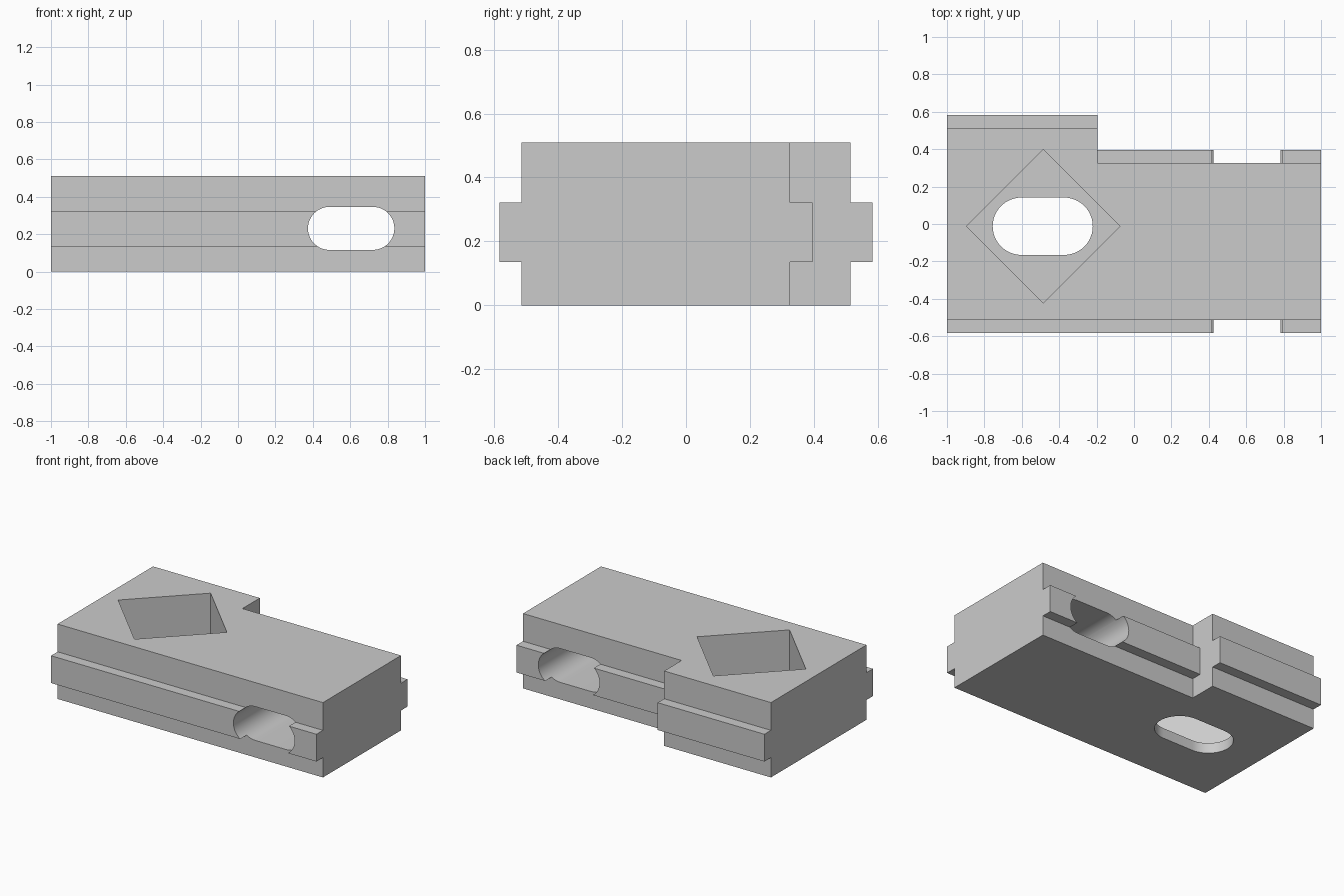
import bpy
import math

cube = bpy.data.objects.get("Cube")
if cube:
    bpy.data.objects.remove(cube, do_unlink=True)

grey = bpy.data.materials.new("plain grey")
grey.use_nodes = True
colour = (0.6, 0.6, 0.6, 1)
grey.diffuse_color = colour
grey.node_tree.nodes["Principled BSDF"].inputs["Base Color"].default_value = colour

HEIGHT = 0.51
RAIL_LOW, RAIL_HIGH = 0.135, 0.321
RAIL_OUT = 0.07
STEP_X = -0.195
FRONT, BACK, STEP_BACK = -0.514, 0.514, 0.326


def prism(name, outline, place, low, high):
    """Extrude a closed outline; place(u, v, w) maps it into space."""
    n = len(outline)
    verts = [place(u, v, w) for w in (low, high) for u, v in outline]
    faces = [tuple(range(n))[::-1], tuple(range(n, 2 * n))]
    faces += [(i, (i + 1) % n, n + (i + 1) % n, n + i) for i in range(n)]
    mesh = bpy.data.meshes.new(name)
    mesh.from_pydata(verts, [], faces)
    mesh.materials.append(grey)
    obj = bpy.data.objects.new(name, mesh)
    bpy.context.collection.objects.link(obj)
    return obj


def upright(u, v, w):
    return (u, v, w)


def along_y(u, v, w):
    return (u, -w, v)


def slot(cx, cy, length, width, steps=24):
    """Rounded slot outline, counter-clockwise."""
    r = width / 2
    half = length / 2 - r
    points = []
    for side in (1, -1):
        for i in range(steps + 1):
            a = math.pi * i / steps - math.pi / 2
            points.append((cx + side * (half + r * math.cos(a)), cy + side * r * math.sin(a)))
    return points


def plan(grow):
    """Stepped plan, widened at front and back by grow."""
    f, b, s = FRONT - grow, BACK + grow, STEP_BACK + grow
    return [(-1, f), (1, f), (1, s), (STEP_X, s), (STEP_X, b), (-1, b)]


def boolean(target, other, operation):
    mod = target.modifiers.new(other.name, 'BOOLEAN')
    mod.operation = operation
    mod.solver = 'EXACT'
    mod.object = other
    bpy.context.view_layer.objects.active = target
    bpy.ops.object.modifier_apply(modifier=mod.name)
    bpy.data.objects.remove(other, do_unlink=True)


# Stepped block with guide rails along front and back
block = prism("slotted_block", plan(0), upright, 0, HEIGHT)
boolean(block, prism("guide_rails", plan(RAIL_OUT), upright, RAIL_LOW, RAIL_HIGH), 'UNION')

# Deep diamond pocket with a slot through its thin floor
px, py, reach = -0.485, -0.012, 0.41
diamond = [(px + reach, py), (px, py + reach), (px - reach, py), (px, py - reach)]
boolean(block, prism("diamond_pocket", diamond, upright, 0.07, 1), 'DIFFERENCE')
boolean(block, prism("floor_slot", slot(px - 0.003, py, 0.535, 0.307), upright, -0.2, 0.2), 'DIFFERENCE')

# Cross slot from front to back
boolean(block, prism("cross_slot", slot(0.605, 0.231, 0.462, 0.23), along_y, -1, 1), 'DIFFERENCE')

# Smooth slot walls, crisp edges elsewhere
block.select_set(True)
bpy.context.view_layer.objects.active = block
bpy.ops.object.shade_smooth_by_angle(angle=math.radians(25))
